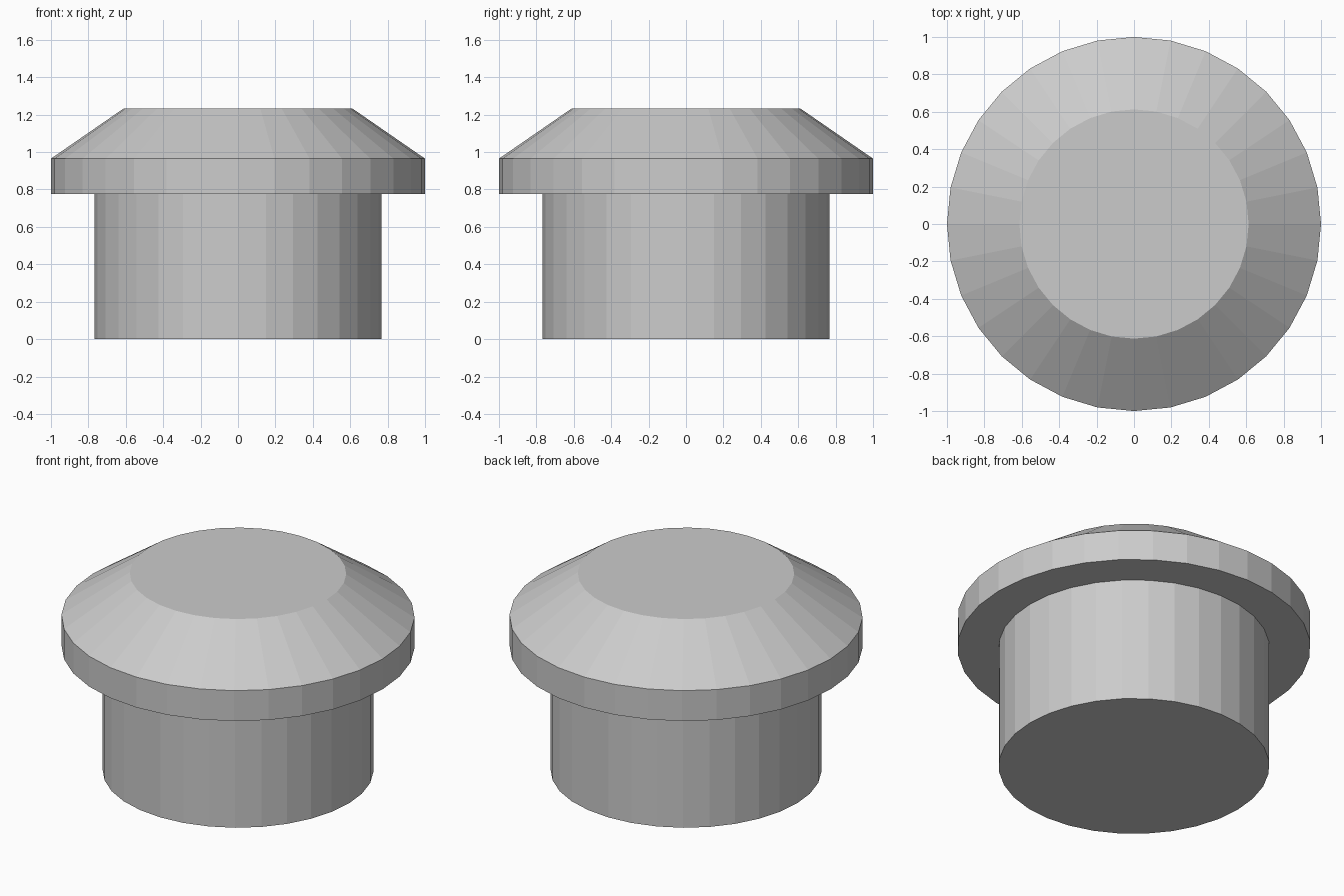
import bpy, bmesh
from math import cos, sin, tau

if "Cube" in bpy.data.objects:
    bpy.data.objects.remove(bpy.data.objects["Cube"])

SIDES = 32


def lathe(name, profile):
    """Revolve (radius, height) points around z and cap both ends."""
    bm = bmesh.new()
    rings = [[bm.verts.new((r * cos(tau * i / SIDES), r * sin(tau * i / SIDES), z))
              for i in range(SIDES)] for r, z in profile]
    for low, high in zip(rings, rings[1:]):
        for i in range(SIDES):
            j = (i + 1) % SIDES
            bm.faces.new((low[i], low[j], high[j], high[i]))
    bm.faces.new(rings[0][::-1])
    bm.faces.new(rings[-1])
    mesh = bpy.data.meshes.new(name)
    bm.to_mesh(mesh)
    bm.free()
    obj = bpy.data.objects.new(name, mesh)
    bpy.context.collection.objects.link(obj)
    return obj


# Stem, overhanging rim and bevelled cap as one turned solid
lathe("capped_plug", [
    (0.767, 0.0),
    (0.767, 0.775),
    (1.0, 0.775),
    (1.0, 0.965),
    (0.613, 1.232),
])
